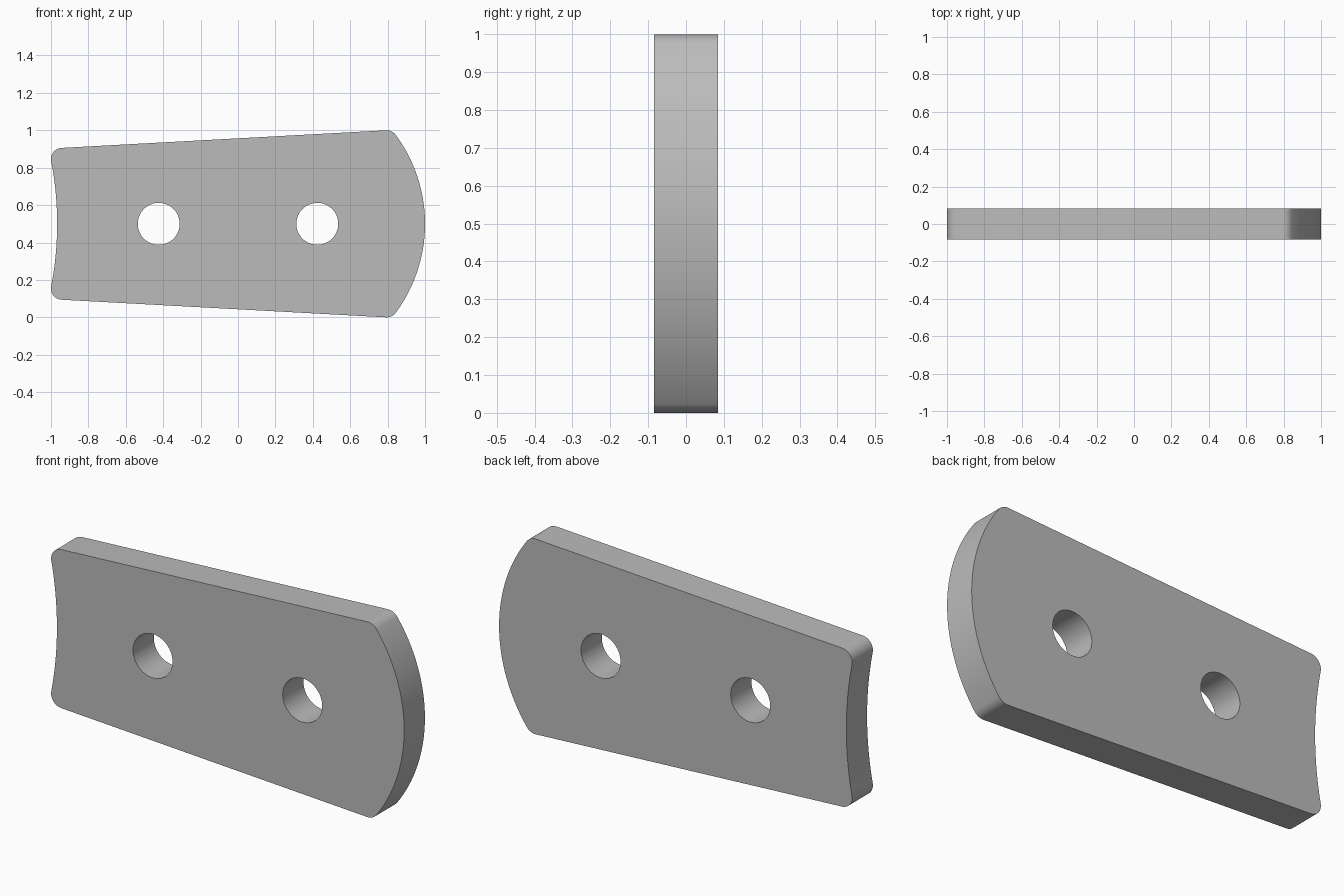
import bpy, bmesh
from math import sin, cos, pi, sqrt, atan2
from mathutils import Vector

cube = bpy.data.objects.get("Cube")
if cube:
    bpy.data.objects.remove(cube)

THICK = 0.168
MID = 0.5            # height of the long axis
FILLET = 0.06
NOSE_R = 0.80        # convex end
TAIL_R = 1.77        # concave end
TAIL_X = -0.967


def arc(cx, ch, r, a0, a1, n):
    """Points on an arc, as (x, height above the long axis)."""
    return [(cx + r * cos(a0 + (a1 - a0) * i / n),
             ch + r * sin(a0 + (a1 - a0) * i / n)) for i in range(n + 1)]


# Fillet centres, tangent to the end arcs
nose_c = 1 - NOSE_R
nose_h = MID - FILLET
nose_x = nose_c + sqrt((NOSE_R - FILLET) ** 2 - nose_h ** 2)
tail_c = TAIL_X - TAIL_R
tail_x = -1 + FILLET
tail_h = sqrt((TAIL_R + FILLET) ** 2 - (tail_x - tail_c) ** 2)
nose_a = atan2(nose_h, nose_x - nose_c)
tail_a = atan2(tail_h, tail_x - tail_c)
edge_a = pi / 2 + atan2(nose_h - tail_h, nose_x - tail_x)

# Upper half outline from nose tip to tail middle, then mirrored below
half = arc(nose_c, 0, NOSE_R, 0, nose_a, 24)
half += arc(nose_x, nose_h, FILLET, nose_a, edge_a, 10)[1:]
half += arc(tail_x, tail_h, FILLET, edge_a, pi + tail_a, 12)
half += arc(tail_c, 0, TAIL_R, tail_a, 0, 14)[1:]
outline = half + [(x, -h) for x, h in reversed(half[1:-1])]
holes = [arc(x, 0, 0.112, 0, 2 * pi, 64)[:-1] for x in (-0.424, 0.424)]

# Flat plate with two holes, extruded through its thickness
bm = bmesh.new()
for loop in [outline] + holes:
    vs = [bm.verts.new((x, -THICK / 2, MID + h)) for x, h in loop]
    for a, b in zip(vs, vs[1:] + vs[:1]):
        bm.edges.new((a, b))
bmesh.ops.triangle_fill(bm, edges=bm.edges[:], use_beauty=True, normal=(0, -1, 0))
ext = bmesh.ops.extrude_face_region(bm, geom=bm.faces[:], use_keep_orig=True)
moved = [g for g in ext["geom"] if isinstance(g, bmesh.types.BMVert)]
bmesh.ops.translate(bm, verts=moved, vec=Vector((0, THICK, 0)))
bmesh.ops.recalc_face_normals(bm, faces=bm.faces[:])
mesh = bpy.data.meshes.new("link_plate")
bm.to_mesh(mesh)
bm.free()

plate = bpy.data.objects.new("link_plate", mesh)
bpy.context.collection.objects.link(plate)

# Plain grey
grey = bpy.data.materials.new("plain_grey")
grey.use_nodes = True
colour = (0.5, 0.5, 0.5, 1)
grey.diffuse_color = colour
grey.node_tree.nodes["Principled BSDF"].inputs["Base Color"].default_value = colour
mesh.materials.append(grey)

bpy.ops.object.select_all(action="DESELECT")
plate.select_set(True)
bpy.context.view_layer.objects.active = plate
bpy.ops.object.shade_smooth_by_angle(angle=pi / 6)
